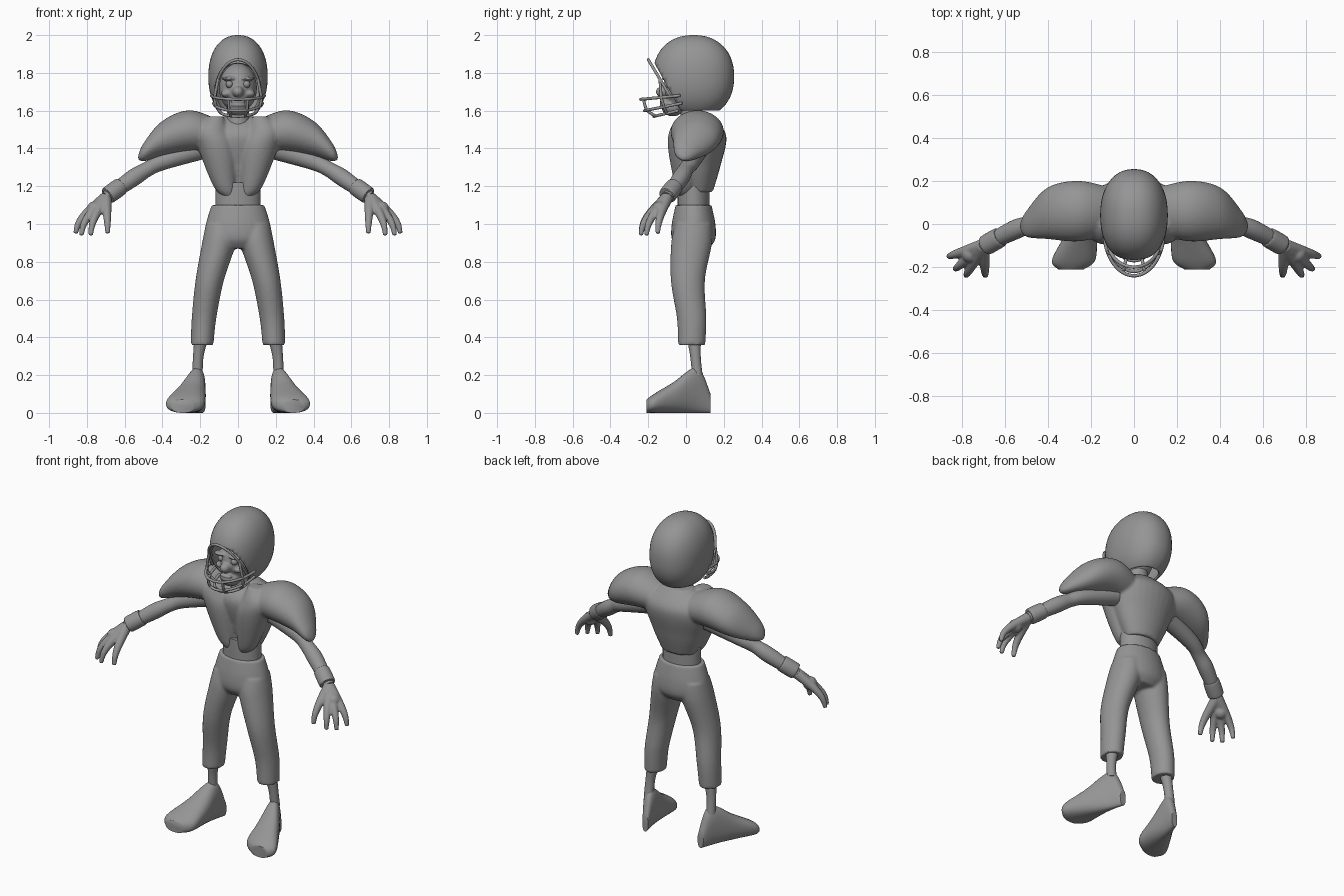
import bpy, bmesh, math
from mathutils import Vector

cube = bpy.data.objects.get("Cube")
if cube:
    bpy.data.objects.remove(cube)

shade = .3
grey = bpy.data.materials.new("plain grey")
grey.use_nodes = True
grey.diffuse_color = (shade, shade, shade, 1)
grey.node_tree.nodes["Principled BSDF"].inputs["Base Color"].default_value = grey.diffuse_color

RIGHT, BACK, UP = Vector((1, 0, 0)), Vector((0, 1, 0)), Vector((0, 0, 1))
PLANES = {"x": (BACK, UP), "y": (RIGHT, UP), "z": (RIGHT, BACK)}


def power(value, exponent):
    return math.copysign(abs(value) ** exponent, value)


def spline(a, b, c, d, t):
    """Smooth interpolation between b and c."""
    return tuple(q + t / 2 * (r - p + t * (2 * p - 5 * q + 4 * r - s + t * (3 * (q - r) + s - p)))
                 for p, q, r, s in zip(a, b, c, d))


def resample(sections, steps):
    rows = []
    for i, (here, following) in enumerate(zip(sections, sections[1:])):
        before, after = sections[max(i - 1, 0)], sections[min(i + 2, len(sections) - 1)]
        rows += [spline(before, here, following, after, k / steps) for k in range(steps)]
    return rows + [sections[-1]]


def loft(bm, sections, axis=None, flat=1, sides=32, steps=7, boxy=1):
    """Skin oval sections (x, y, z, radius, optional second radius).
    Without an axis the sections turn to follow the path."""
    full = [(*section, section[3] * flat)[:5] for section in sections]
    rows = resample(full, steps)
    centres = [Vector(row[:3]) for row in rows]
    u = UP + RIGHT / 5 + BACK / 3
    rings = []
    for i, row in enumerate(rows):
        if axis:
            u, v = PLANES[axis]
        else:
            along = (centres[min(i + 1, len(rows) - 1)] - centres[max(i - 1, 0)]).normalized()
            u = (u - along * u.dot(along)).normalized()
            v = along.cross(u)
        ring = []
        for k in range(sides):
            angle = math.tau * k / sides
            across = u * power(math.cos(angle), boxy) * row[3]
            beyond = v * power(math.sin(angle), boxy) * row[4]
            ring.append(bm.verts.new(centres[i] + across + beyond))
        rings.append(ring)
    for low, high in zip(rings, rings[1:]):
        for k in range(sides):
            following = (k + 1) % sides
            bm.faces.new((low[k], low[following], high[following], high[k]))
    bm.faces.new(rings[0])
    bm.faces.new(rings[-1])


def loft_both(bm, sections, axis, flat):
    loft(bm, sections, axis, flat)
    loft(bm, [(-section[0], *section[1:]) for section in sections], axis, flat)


def ball(bm, centre, size, boxy=1):
    made = bmesh.ops.create_uvsphere(bm, u_segments=48, v_segments=32, radius=1)["verts"]
    for vert in made:
        vert.co = Vector(c + r * power(q, boxy) for c, r, q in zip(centre, size, vert.co))


def finish(name, bm, voxel=0, relax=3):
    bmesh.ops.recalc_face_normals(bm, faces=bm.faces)
    mesh = bpy.data.meshes.new(name)
    bm.to_mesh(mesh)
    mesh.materials.append(grey)
    obj = bpy.data.objects.new(name, mesh)
    bpy.context.collection.objects.link(obj)
    bpy.ops.object.select_all(action="DESELECT")
    obj.select_set(True)
    bpy.context.view_layer.objects.active = obj
    bpy.ops.object.shade_smooth_by_angle(angle=math.radians(50))
    if voxel:
        # Fuse overlapping pieces into one soft skin
        fuse = obj.modifiers.new("fuse", "REMESH")
        fuse.mode, fuse.voxel_size, fuse.use_smooth_shade = "VOXEL", voxel, True
        soften = obj.modifiers.new("soften", "SMOOTH")
        soften.iterations = relax
    return obj


def pair(name, bm, voxel=0):
    finish("left_" + name, bm, voxel)
    for vert in bm.verts:
        vert.co.x *= -1
    finish("right_" + name, bm, voxel)


# Helmet: boxy egg, sliced open at the face and at the neck
bm = bmesh.new()
ball(bm, (0, .04, 1.78), (.157, .215, .22), boxy=.9)
for point, normal in (((0, -.1, 1.73), -BACK - UP * .55), ((0, 0, 1.6), -UP)):
    bmesh.ops.bisect_plane(bm, geom=[*bm.verts, *bm.edges, *bm.faces],
                           plane_co=point, plane_no=normal, clear_outer=True)
shell = finish("helmet", bm).modifiers.new("thickness", "SOLIDIFY")
shell.thickness, shell.offset = .014, -1

# Head with jaw, nose, lips, cheeks and brows
bm = bmesh.new()
ball(bm, (0, 0, 1.72), (.1, .12, .13))
ball(bm, (0, -.07, 1.62), (.06, .06, .05))
ball(bm, (0, -.12, 1.7), (.03, .04, .03))
for height in (1.63, 1.65):
    ball(bm, (0, -.12, height), (.04, .02, .01))
for side in (1, -1):
    ball(bm, (side * .06, -.08, 1.69), (.03, .03, .02))
    ball(bm, (side * .05, -.1, 1.77), (.04, .03, .01))
finish("head", bm, voxel=.006)
bm = bmesh.new()
ball(bm, (.045, -.1, 1.74), (.02, .02, .02))
pair("eye", bm)


# Face guard: bowed bars joined by uprights at shared angles
def on_bar(bar, angle):
    width, start, depth, height, rise = bar
    bow = math.sin(angle)
    return (width * math.cos(angle), start - depth * bow, height + rise * bow, .008)


brow, *lower_bars = [(.12, -.08, .12, 1.67, .2), (.14, -.03, .21, 1.68, -.02),
                     (.13, -.02, .2, 1.64, -.04), (.1, -.04, .13, 1.6, -.03)]
bm = bmesh.new()
for bar in (brow, *lower_bars):
    loft(bm, [on_bar(bar, math.pi * k / 8) for k in range(9)], sides=10, steps=4)
for angle, bars in ((.5, [brow, *lower_bars]), (1.2, lower_bars)):
    for turn in (angle, math.pi - angle):
        loft(bm, [on_bar(bar, turn) for bar in bars], sides=10)
finish("face_guard", bm)

# Neck
bm = bmesh.new()
loft(bm, [(0, .03, 1.46, .08), (0, .03, 1.55, .06), (0, .03, 1.66, .06)], "z")
finish("neck", bm)

# Jersey: trunk, chest lobes parting at the collar, and shoulder pads
bm = bmesh.new()
loft(bm, [(0, .07, z, r) for z, r in ((1.17, .11), (1.3, .17), (1.47, .22), (1.57, .09))], "z", .65)
lobe = ((1.14, .03), (1.2, .06), (1.4, .1), (1.5, .09), (1.57, .04))
loft_both(bm, [(r + .01 + .4 * max(0, z - 1.4), 0, z, r) for z, r in lobe], "z", .95)
loft_both(bm, [(.08, .06, 1.46, .1), (.25, .06, 1.49, .14), (.4, .05, 1.45, .12),
               (.5, 0, 1.38, .06), (.53, -.01, 1.35, .01)], "x", .8)
finish("jersey", bm, voxel=.009)

# Waist
bm = bmesh.new()
loft(bm, [(0, .04, z, .12) for z in (1.04, 1.22)], "z", .7)
finish("waist", bm)

# Trousers: pelvis and two legs
bm = bmesh.new()
loft(bm, [(0, .04, z, r) for z, r in ((1.1, .14), (1, .17), (.92, .17), (.87, .12))], "z", .68)
loft_both(bm, [(.09, .04, 1, .08), (.1, .03, .9, .09), (.15, .01, .7, .075),
               (.18, .03, .5, .065), (.19, .03, .36, .06)], "z", 1.2)
finish("trousers", bm, voxel=.009)

# Arms
bm = bmesh.new()
loft(bm, [(.2, .06, 1.4, .06), (.4, .03, 1.33, .045), (.48, 0, 1.29, .04),
          (.56, -.03, 1.24, .045), (.7, -.1, 1.14, .032)])
pair("arm", bm)

# Wristbands: short sleeves with rounded ends
bm = bmesh.new()
start, end = Vector((.62, -.06, 1.2)), Vector((.69, -.1, 1.15))
loft(bm, [(*start.lerp(end, t), r) for t, r in ((0, .04), (.1, .047), (.9, .047), (1, .04))])
pair("wristband", bm)

# Hands: fingers arch out from the wrist, their roots forming the palm
bm = bmesh.new()
wrist = Vector((.7, -.1, 1.14))
for tip in ((.86, -.15, .95), (.83, -.21, .94), (.78, -.24, .94), (.69, -.24, .95)):
    reach = Vector(tip) - wrist
    finger = []
    for t in (0, .4, .7, 1):
        arch = math.sin(t * math.pi / 2)
        finger.append((*(wrist + Vector((reach.x * arch, reach.y * arch, reach.z * t))), .032 - .02 * t))
    loft(bm, finger, sides=16)
ball(bm, (.76, -.14, 1.08), (.04, .04, .04))
pair("hand", bm, voxel=.006)

# Shins
bm = bmesh.new()
loft(bm, [(.19, .04, .42, .04), (.21, .05, .3, .028), (.215, .06, .2, .028)], "z")
pair("shin", bm)

# Shoes: heel to toe, turned outward, flat on the ground
bm = bmesh.new()
outline = ((.13, .02, .1), (.06, .04, .24), (-.07, .08, .16), (-.17, .1, .1), (-.21, .06, .07))
loft(bm, [(.23 - .3 * y, y, tall / 2, wide, tall / 2) for y, wide, tall in outline], "y", boxy=.85)
pair("shoe", bm)
